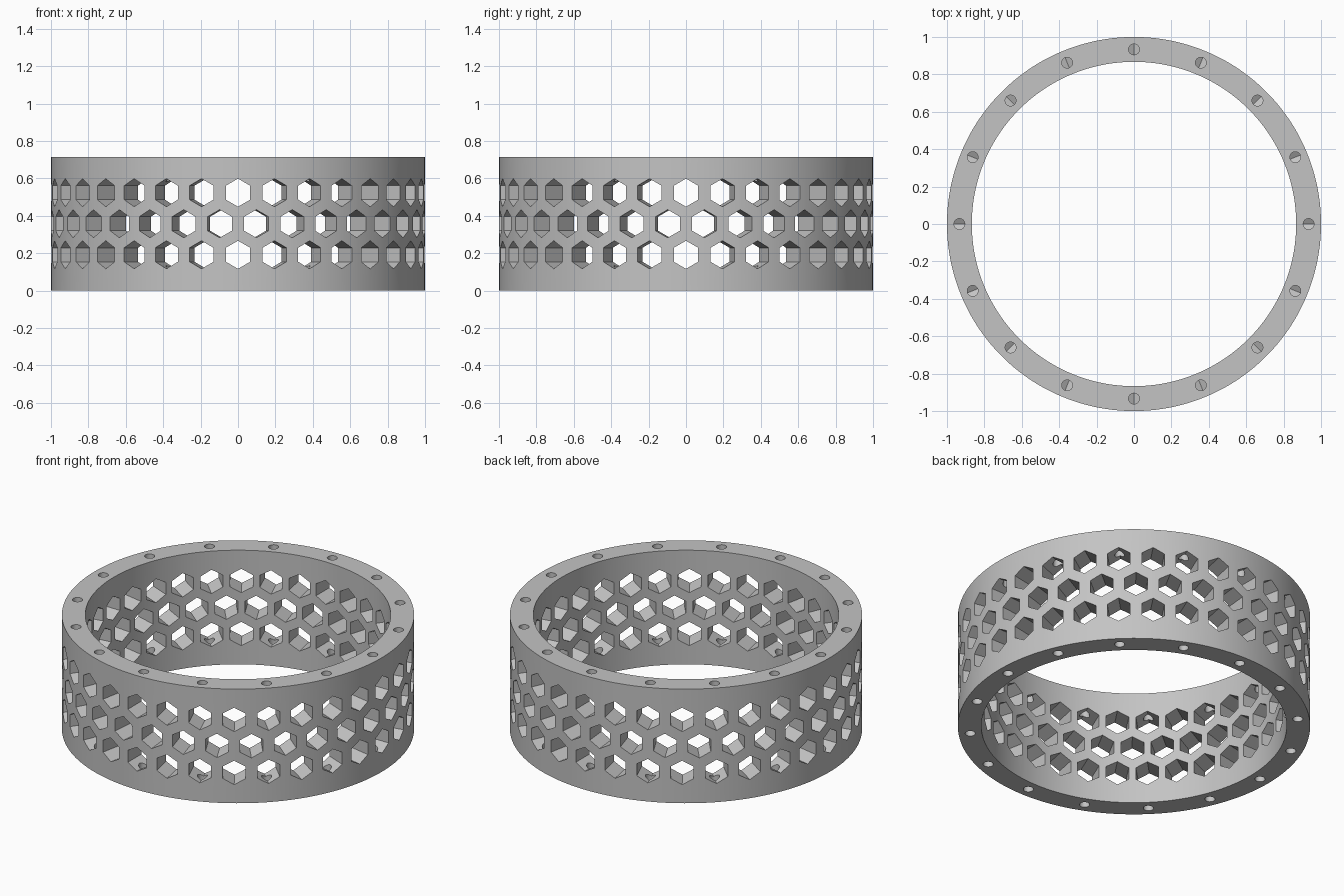
import bpy
import bmesh
import math
from mathutils import Matrix

if "Cube" in bpy.data.objects:
    bpy.data.objects.remove(bpy.data.objects["Cube"], do_unlink=True)

HEIGHT = 0.715
OUTER, INNER = 1.0, 0.867
MID_Z = HEIGHT / 2
ROW_GAP = 0.166
HEX_RADIUS = 0.075
HEX_COUNT = 32
SCREW_COUNT = 16
SCREW_RADIUS = 0.029
SCREW_CIRCLE = (OUTER + INNER) / 2

# Single grey material
grey = bpy.data.materials.new("light grey")
grey.use_nodes = True
grey.diffuse_color = (0.55, 0.55, 0.55, 1)
grey.node_tree.nodes["Principled BSDF"].inputs["Base Color"].default_value = (0.55, 0.55, 0.55, 1)


def make_object(name, bm):
    bmesh.ops.recalc_face_normals(bm, faces=bm.faces)
    mesh = bpy.data.meshes.new(name)
    bm.to_mesh(mesh)
    bm.free()
    mesh.materials.append(grey)
    obj = bpy.data.objects.new(name, mesh)
    bpy.context.collection.objects.link(obj)
    return obj


def add_prism(bm, sides, radius, depth, matrix):
    bmesh.ops.create_cone(bm, cap_ends=True, segments=sides, radius1=radius,
                          radius2=radius, depth=depth, matrix=matrix)


# Ring body: rectangular profile swept around z
bm = bmesh.new()
segments = 256
loops = []
for i in range(segments):
    a = 2 * math.pi * (i + 0.5) / segments
    loops.append([bm.verts.new((r * math.cos(a), r * math.sin(a), z))
                  for r, z in ((OUTER, 0), (OUTER, HEIGHT), (INNER, HEIGHT), (INNER, 0))])
for i in range(segments):
    p, q = loops[i], loops[(i + 1) % segments]
    for k in range(4):
        n = (k + 1) % 4
        bm.faces.new((p[k], q[k], q[n], p[n]))
ring = make_object("perforated_ring", bm)

# Radial hexagonal holes, middle row staggered by half a step
bm = bmesh.new()
for row in (-1, 0, 1):
    for i in range(HEX_COUNT):
        a = 2 * math.pi * (i + (0.5 if row == 0 else 0)) / HEX_COUNT
        # Prism axis turned to point outwards, with a hexagon corner at the top
        corner = Matrix.Rotation(math.pi / 2, 4, "Y")
        spot = Matrix.Translation(((OUTER + INNER) / 2, 0, MID_Z + row * ROW_GAP))
        bm_before = set(bm.verts)
        add_prism(bm, 6, HEX_RADIUS, 0.25, Matrix.Identity(4))
        new = [v for v in bm.verts if v not in bm_before]
        # Make sure a corner lies on the local x axis before tilting
        top = max(new, key=lambda v: v.co.x)
        turn = Matrix.Rotation(-math.atan2(top.co.y, top.co.x), 4, "Z")
        bmesh.ops.transform(bm, verts=new,
                            matrix=Matrix.Rotation(a, 4, "Z") @ spot @ corner @ turn)
hex_cutter = make_object("hex_hole_cutter", bm)

# Screw holes in both rims, ending inside the outer hexagon rows
bm = bmesh.new()
for side in (-1, 1):
    for i in range(SCREW_COUNT):
        a = 2 * math.pi * i / SCREW_COUNT
        z = MID_Z + side * (ROW_GAP + 0.15)
        add_prism(bm, 24, SCREW_RADIUS, 0.3,
                  Matrix.Rotation(a, 4, "Z") @ Matrix.Translation((SCREW_CIRCLE, 0, z)))
screw_cutter = make_object("screw_hole_cutter", bm)

# Cut the holes and drop the cutters
bpy.ops.object.select_all(action="DESELECT")
bpy.context.view_layer.objects.active = ring
ring.select_set(True)
for cutter in (hex_cutter, screw_cutter):
    cutter.hide_render = True
    mod = ring.modifiers.new("cut", "BOOLEAN")
    mod.operation = "DIFFERENCE"
    mod.solver = "EXACT"
    mod.object = cutter
    bpy.ops.object.modifier_apply(modifier=mod.name)
    bpy.data.objects.remove(cutter, do_unlink=True)

bpy.ops.object.shade_smooth_by_angle(angle=math.radians(30))
